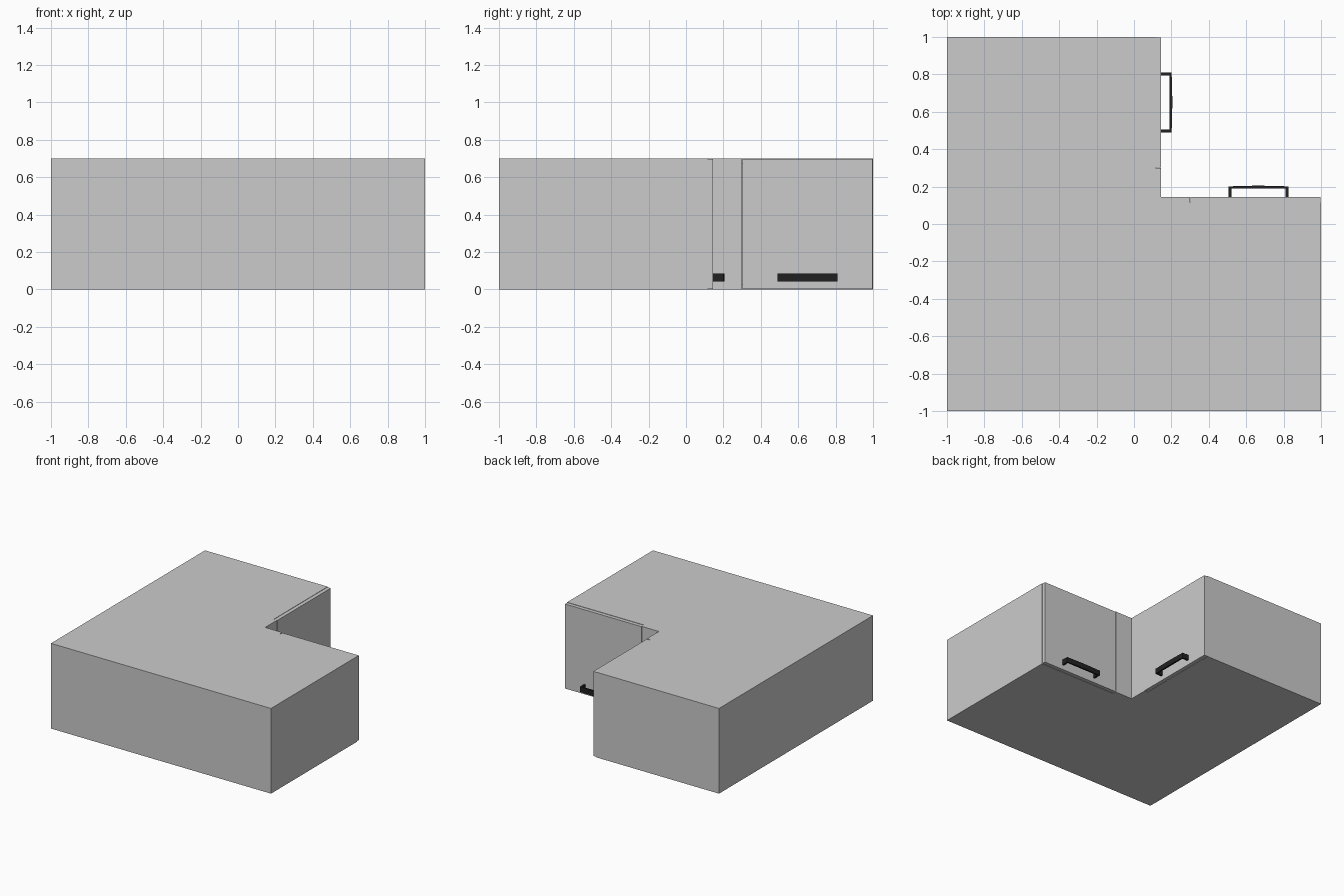
import bpy, bmesh

if "Cube" in bpy.data.objects:
    bpy.data.objects.remove(bpy.data.objects["Cube"])

H = 0.70      # cabinet height
T = 0.03      # panel thickness
F = 0.115     # carcass front plane
D = 0.145     # door front plane
GAP = 0.003


def prism(name, pts, z0, z1, mat=None):
    """Extrude a plan outline between two heights."""
    bm = bmesh.new()
    face = bm.faces.new([bm.verts.new((x, y, z0)) for x, y in pts])
    ext = bmesh.ops.extrude_face_region(bm, geom=[face])
    for v in ext["geom"]:
        if isinstance(v, bmesh.types.BMVert):
            v.co.z = z1
    bmesh.ops.recalc_face_normals(bm, faces=bm.faces)
    me = bpy.data.meshes.new(name)
    bm.to_mesh(me)
    bm.free()
    ob = bpy.data.objects.new(name, me)
    bpy.context.collection.objects.link(ob)
    if mat:
        me.materials.append(mat)
    return ob


def rect(x0, x1, y0, y1):
    return [(x0, y0), (x1, y0), (x1, y1), (x0, y1)]


def swap(pts):
    """Mirror a plan outline across the diagonal x = y."""
    return [(y, x) for x, y in pts]


black = bpy.data.materials.new("handle_black")
black.diffuse_color = (0.015, 0.015, 0.015, 1)
black.use_nodes = True
black.node_tree.nodes["Principled BSDF"].inputs["Base Color"].default_value = black.diffuse_color

# L-shaped top and bottom boards
ell = [(-1, -1), (1, -1), (1, F), (F, F), (F, 1), (-1, 1)]
prism("bottom_board", ell, 0, T)
prism("top_board", ell, H - T, H)

# Parts repeated on both wings
for wing, f, shift in (("right", lambda p: p, 0.01), ("rear", swap, -0.005)):
    # back and end panels
    back = rect(-1, 1, -1, -1 + T) if wing == "right" else rect(-1 + T, 1, -1, -1 + T)
    prism(wing + "_back_panel", f(back), T, H - T)
    prism(wing + "_end_panel", f(rect(1 - T, 1, -1 + T, F)), T, H - T)

    # door with a small gap around it
    prism(wing + "_door", f(rect(0.30 + GAP, 1 - GAP, F, D)), GAP, H - GAP)

    # squared bow handle, grip very slightly arched
    a, b, t = 0.495 + shift, 0.815 + shift, 0.015
    arch = [(a + (b - a) * i / 4, 0.201 + 0.004 * (1 - abs(i - 2) / 2) ** 0.5)
            for i in range(5)]
    inner = [(b - t, D), (b - t, 0.190), (a + t, 0.190), (a + t, D)]
    prism(wing + "_handle", f([(a, D)] + arch + [(b, D)] + inner), 0.043, 0.085, black)

# Fixed filler at the inner corner
prism("corner_filler", [(F, F), (0.30, F), (0.30, D), (D, D), (D, 0.30), (F, 0.30)], 0, H)
